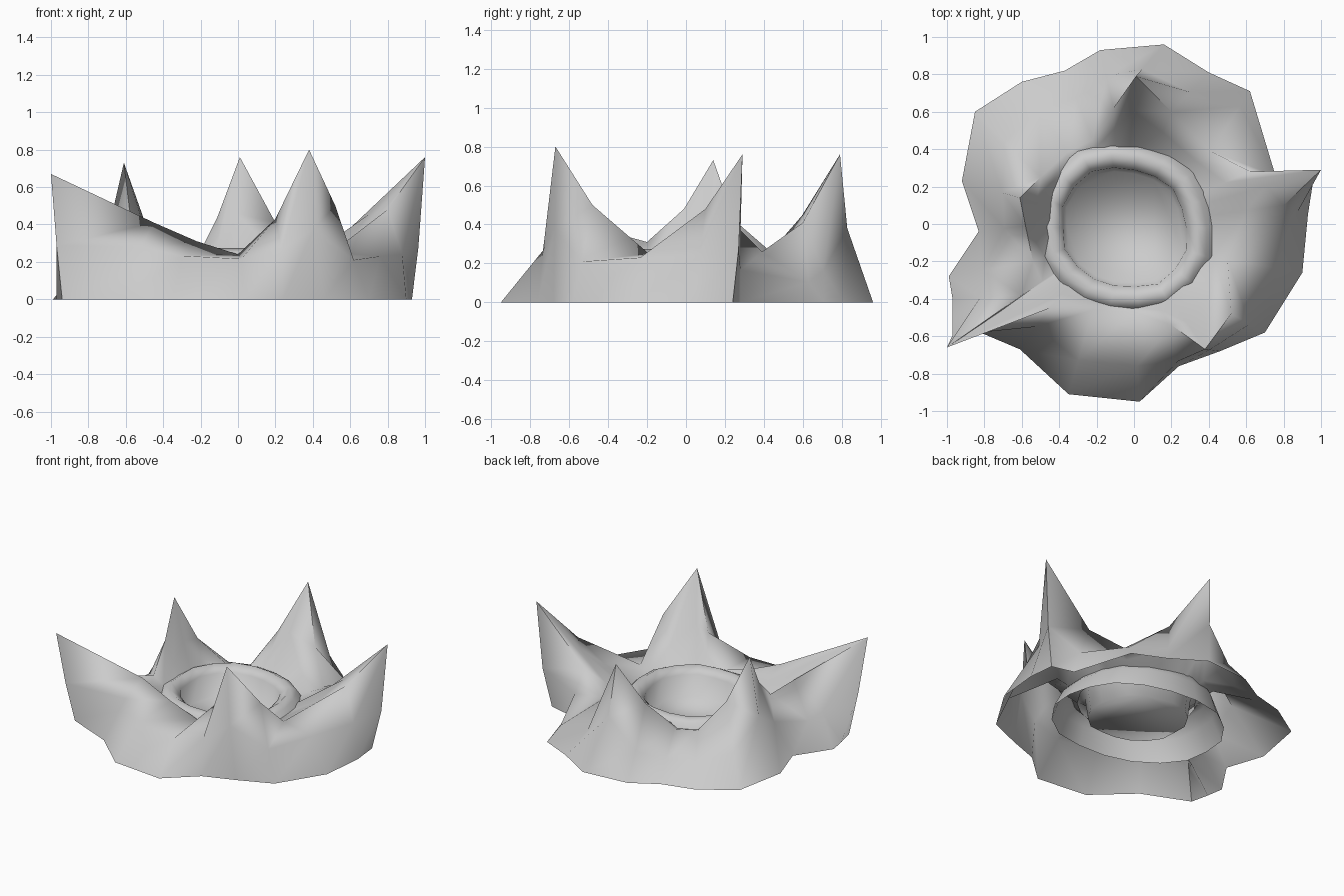
import bpy
import bmesh
import math
import random
from mathutils import Vector

random.seed(4)
cube = bpy.data.objects.get("Cube")
if cube:
    bpy.data.objects.remove(cube, do_unlink=True)


def make_material(name, colour):
    material = bpy.data.materials.new(name)
    material.use_nodes = True
    material.diffuse_color = colour
    shader = next(n for n in material.node_tree.nodes if n.type == "BSDF_PRINCIPLED")
    shader.inputs["Base Color"].default_value = colour
    return material


grey_stone = make_material("grey stone", (0.6, 0.6, 0.6, 1))


def skin_loops(name, loops, cap=False, sharp_angle=85):
    """Bridge matching closed loops of points, optionally capping the last."""
    bm = bmesh.new()
    rings = [[bm.verts.new(point) for point in loop] for loop in loops]
    for lower, upper in zip(rings, rings[1:]):
        count = len(lower)
        for i in range(count):
            j = (i + 1) % count
            bm.faces.new((lower[i], lower[j], upper[j], upper[i]))
    if cap:
        bm.faces.new(rings[-1])
    mesh = bpy.data.meshes.new(name)
    bm.to_mesh(mesh)
    bm.free()
    mesh.materials.append(grey_stone)
    part = bpy.data.objects.new(name, mesh)
    bpy.context.collection.objects.link(part)
    bpy.ops.object.select_all(action="DESELECT")
    part.select_set(True)
    bpy.context.view_layer.objects.active = part
    bpy.ops.object.shade_smooth_by_angle(angle=math.radians(sharp_angle))
    return part


def blend(start, end, across, upward):
    """Point between two others with separate plan and height fractions."""
    point = start.lerp(end, across)
    point.z = start.z + (end.z - start.z) * upward
    return point


# Foot of the rock wall (x, y) and the crest above it (x, y, z)
wall_stations = [
    ((.03, -.95), (0, -.47, .24)),
    ((.24, -.76), (.2, -.54, .43)),
    ((.46, -.68), (.38, -.67, .8)),
    ((.7, -.58), (.52, -.48, .5)),
    ((.9, -.26), (.5, -.19, .25)),
    ((.93, .05), (.8, .1, .48)),
    ((.91, .24), (1, .29, .76)),
    ((.75, .28), (.62, .28, .37)),
    ((.62, .71), (.41, .39, .26)),
    ((.4, .81), (.2, .6, .41)),
    ((.16, .96), (.01, .79, .76)),
    ((-.18, .93), (-.11, .62, .44)),
    ((-.37, .82), (-.22, .45, .22)),
    ((-.6, .76), (-.36, .38, .22)),
    ((-.85, .6), (-.5, .25, .42)),
    ((-.92, .23), (-.61, .14, .73)),
    ((-.83, -.04), (-.58, -.01, .48)),
    ((-.99, -.28), (-.54, -.2, .31)),
    ((-.97, -.4), (-.6, -.38, .36)),
    ((-.94, -.53), (-1, -.66, .67)),
    ((-.61, -.67), (-.45, -.45, .41)),
    ((-.35, -.91), (-.22, -.46, .31)),
]

# How far across and up each station's shoulder sits, foot to crest
shoulders = [
    (.4, .9), (.12, .62), (.7, .47), (.45, .42), (.35, .92), (.4, .5),
    (.6, .36), (.4, .45), (.25, .4), (.5, .4), (.78, .5), (.45, .38),
    (.4, .5), (.4, .5), (.45, .42), (.7, .45), (.55, .45), (.4, .55),
    (.4, .5), (.5, .43), (.55, .68), (.4, .75),
]

# Rock wall: flared foot, shoulder, pointed crest, slope falling into the crater
foot = [Vector((x, y, 0)) for (x, y), crest in wall_stations]
crest = [Vector(point) for base, point in wall_stations]
flank = [blend(a, b, *s) for a, b, s in zip(foot, crest, shoulders)]
throat = []
for point in crest:
    direction = Vector((point.x, point.y, 0)).normalized()
    throat.append(direction * .39 + Vector((-.03, -.01, .19)))
slope = [blend(a, b, .45, .53) for a, b in zip(crest, throat)]
skin_loops("rock_wall", [foot, flank, crest, slope, throat])

# Crater ring (half width, half depth, height): hidden skirt, lip, sunken floor
ring_profile = [
    (.6, .49, .04), (.52, .47, .18), (.45, .44, .25),
    (.4, .39, .275), (.34, .33, .23), (.32, .31, .08),
]
SEGMENTS = 18
wobble = [random.uniform(-.02, .02) for _ in range(SEGMENTS)]
ring_loops = []
for width, depth, height in ring_profile:
    loop = []
    for i, extra in enumerate(wobble):
        angle = math.tau * i / SEGMENTS
        x = (width + extra) * math.cos(angle) - .05
        y = (depth + extra) * math.sin(angle) - .02
        loop.append((x, y, height))
    ring_loops.append(loop)
skin_loops("crater_ring", ring_loops, cap=True)
